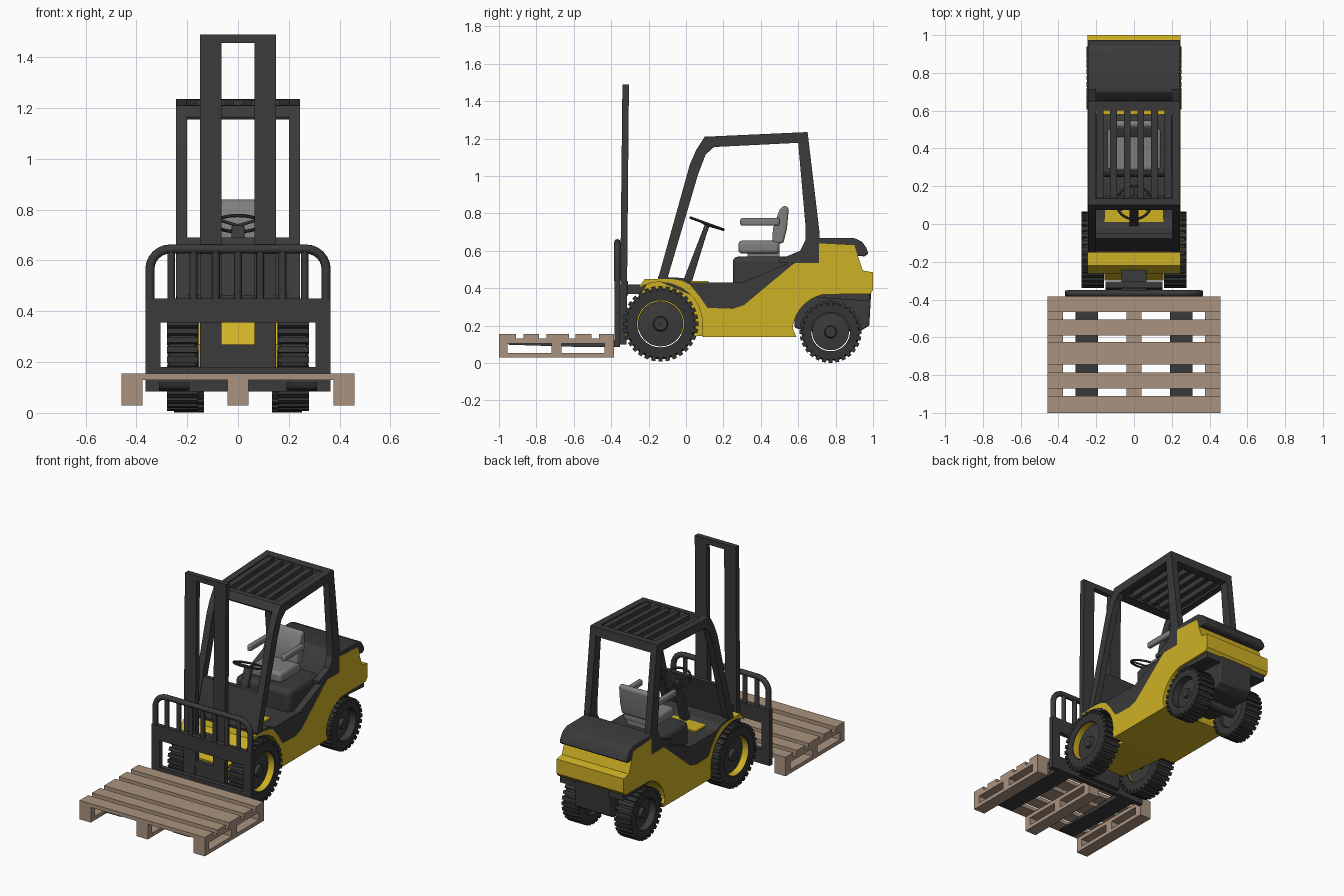
import bpy, bmesh
from math import sin, cos, pi, radians
from mathutils import Matrix, Vector

if "Cube" in bpy.data.objects:
    bpy.data.objects.remove(bpy.data.objects["Cube"], do_unlink=True)


def material(name, r, g, b):
    m = bpy.data.materials.new(name)
    m.use_nodes = True
    m.diffuse_color = (r, g, b, 1)
    m.node_tree.nodes["Principled BSDF"].inputs["Base Color"].default_value = (r, g, b, 1)
    return m


YELLOW = material("yellow paint", 0.62, 0.44, 0.018)
DARK = material("charcoal", 0.043, 0.043, 0.043)
RUBBER = material("black rubber", 0.034, 0.034, 0.034)
GREY = material("seat grey", 0.21, 0.21, 0.21)
WOOD = material("pallet wood", 0.4, 0.29, 0.21)


def finish(name, bm, mat, bevel=0, smooth=False):
    bmesh.ops.recalc_face_normals(bm, faces=bm.faces)
    mesh = bpy.data.meshes.new(name)
    bm.to_mesh(mesh)
    bm.free()
    ob = bpy.data.objects.new(name, mesh)
    bpy.context.collection.objects.link(ob)
    mesh.materials.append(mat)
    if bevel:
        mod = ob.modifiers.new("bevel", "BEVEL")
        mod.width = bevel
        mod.segments = 3
    if smooth or bevel:
        bpy.ops.object.select_all(action="DESELECT")
        ob.select_set(True)
        bpy.context.view_layer.objects.active = ob
        bpy.ops.object.shade_smooth_by_angle(angle=radians(35))
    return ob


def prism(name, pts, x0, x1, mat, bevel=0):
    """Side profile of (y, z) points pushed along x."""
    bm = bmesh.new()
    face = bm.faces.new([bm.verts.new((x0, y, z)) for y, z in pts])
    out = bmesh.ops.extrude_face_region(bm, geom=[face])
    moved = [v for v in out["geom"] if isinstance(v, bmesh.types.BMVert)]
    bmesh.ops.translate(bm, verts=moved, vec=(x1 - x0, 0, 0))
    return finish(name, bm, mat, bevel)


def box(name, x, y, z, mat, bevel=0):
    pts = [(y[0], z[0]), (y[1], z[0]), (y[1], z[1]), (y[0], z[1])]
    return prism(name, pts, x[0], x[1], mat, bevel)


def tube(name, pts, radius, mat):
    curve = bpy.data.curves.new(name, "CURVE")
    curve.dimensions = "3D"
    curve.bevel_depth = radius
    curve.bevel_resolution = 2
    curve.use_fill_caps = True
    line = curve.splines.new("POLY")
    line.points.add(len(pts) - 1)
    for p, co in zip(line.points, pts):
        p.co = (*co, 1)
    curve.materials.append(mat)
    ob = bpy.data.objects.new(name, curve)
    bpy.context.collection.objects.link(ob)


def arc(cy, cz, r, a0, a1, n=12):
    angles = [radians(a0 + (a1 - a0) * i / n) for i in range(n + 1)]
    return [(cy + r * cos(a), cz + r * sin(a)) for a in angles]


def lathe(name, profile, cy, cz, mat, closed=False):
    """Revolve (x, radius) points round a wheel axle."""
    bm = bmesh.new()
    n = 48
    rings = [[bm.verts.new((x, cy + r * cos(2 * pi * i / n), cz + r * sin(2 * pi * i / n)))
              for i in range(n)] for x, r in profile]
    pairs = list(zip(rings, rings[1:])) + ([(rings[-1], rings[0])] if closed else [])
    for a, b in pairs:
        for i in range(n):
            j = (i + 1) % n
            bm.faces.new((a[i], a[j], b[j], b[i]))
    return finish(name, bm, mat, smooth=True)


def wheel(name, s, x0, x1, cy, cz, r, lugs, barrel):
    rim, w = 0.62 * r, x1 - x0
    tyre = [(x0, rim), (x0, .88 * r), (x0 + .01, .93 * r), (x1 - .01, .93 * r),
            (x1, .88 * r), (x1, rim)]
    lathe(name + "_tyre", [(s * x, q) for x, q in tyre], cy, cz, RUBBER, True)
    lathe(name + "_rim", [(s * (x0 + .01), rim - .003), (s * (x1 - .004), rim - .003)], cy, cz, barrel)
    hub = [(x0 + .02, .01), (x0 + .02, rim - .005), (x1 - .045, rim - .005), (x1 - .035, .2 * r),
           (x1 - .015, .17 * r), (x1 - .015, .002)]
    lathe(name + "_hub", [(s * x, q) for x, q in hub], cy, cz, DARK)
    # Tread lugs
    bm = bmesh.new()
    for i in range(lugs):
        turn = Matrix.Rotation(2 * pi * i / lugs, 4, "X")
        size = Matrix.Diagonal((w + .004, 1.15 * pi * r / lugs, .13 * r, 1))
        place = Matrix.Translation((s * (x0 + x1) / 2, cy, cz)) @ turn @ Matrix.Translation((0, 0, .93 * r))
        bmesh.ops.create_cube(bm, size=1, matrix=place @ size)
    finish(name + "_tread", bm, RUBBER)


# Yellow body with both wheel arches in its outline
body = [(.09, .14)] + arc(-.136, .21, .224, -8, 124)
body += [(-.22, .45), (-.08, .45), (-.02, .44), (.02, .42), (.07, .36), (.115, .295), (.25, .29), (.31, .31),
         (.58, .535), (.71, .535), (.71, .64), (.9, .63), (.945, .495), (1, .485), (1, .39), (.985, .37)]
body += arc(.773, .167, .203, 100, 175) + [(.59, .14)]
prism("body", body, -.245, .245, YELLOW)
prism("front_chassis", [(-.2, .44), (-.3, .27), (-.29, .18), (.12, .14), (.12, .44)], -.155, .155, YELLOW)
prism("rear_chassis", [(.58, .19), (.64, .17), (.93, .17), (.98, .2), (.99, .38), (.58, .38)], -.125, .125, DARK, .008)
prism("rear_chassis_shelf", [(.7, .35), (.985, .33), (.985, .372), (.7, .38)], -.23, .23, DARK)
for s, side in ((1, "left"), (-1, "right")):
    wheel(side + "_front_wheel", s, .16, .277, -.136, .21, .203, 32, YELLOW)
    wheel(side + "_rear_wheel", s, .135, .25, .773, .167, .167, 28, DARK)
for name, y, z in (("front_axle", -.136, .21), ("rear_axle", .773, .167)):
    tube(name, [(-.2, y, z), (.2, y, z)], .035, DARK)

# Cockpit floor, engine cover and hood
prism("cockpit_floor", [(-.15, .44), (-.15, .462), (-.02, .455), (.03, .43), (.3, .43), (.56, .54), (.58, .53),
                        (.31, .307), (.25, .285), (.115, .285), (.06, .35)], -.243, .243, DARK)
box("engine_cover", (-.2, .2), (.25, .58), (.4, .57), DARK, .03)
prism("hood", [(.6, .53), (.64, .62), (.7, .67), (.9, .668), (.94, .65), (.965, .615), (.975, .585), (.955, .57),
               (.905, .575), (.88, .6), (.7, .6)], -.244, .244, DARK, .006)

# Overhead guard
front_post = [(-.147, .46), (.02, 1.06), (.055, 1.14), (.1, 1.21), (.15, 1.155), (.105, 1.115), (.065, 1.01), (-.1, .45)]
roof_rail = [(.1, 1.21), (.65, 1.235), (.65, 1.18), (.15, 1.155)]
rear_post = [(.65, 1.235), (.715, .69), (.715, .535), (.5, .535), (.5, .555), (.61, .6), (.64, .66), (.64, .72), (.6, 1.175)]
for s, side in ((1, "left"), (-1, "right")):
    for part, pts in (("front_post", front_post), ("roof_rail", roof_rail), ("rear_post", rear_post)):
        prism(side + "_" + part, pts, s * .2, s * .244, DARK)
prism("roof_front_bar", [(.075, 1.165), (.1, 1.21), (.135, 1.212), (.15, 1.155), (.08, 1.155)], -.2, .2, DARK)
prism("roof_rear_bar", [(.6, 1.175), (.6, 1.232), (.65, 1.235), (.655, 1.175)], -.2, .2, DARK)
for i in range(6):
    x = -.18 + .072 * i
    prism("roof_slat", [(.12, 1.17), (.12, 1.205), (.62, 1.227), (.62, 1.19)], x - .018, x + .018, DARK)
prism("front_panel", [(-.145, .45), (-.078, .69), (-.05, .69), (-.115, .45)], -.2, .2, DARK)

# Seat
box("seat_pedestal", (-.08, .08), (.33, .5), (.56, .6), GREY)
box("seat_cushion", (-.115, .115), (.28, .5), (.585, .655), GREY, .02)
prism("seat_back", [(.46, .64), (.465, .72), (.5, .82), (.525, .843), (.55, .83), (.54, .72), (.52, .64)],
      -.11, .11, GREY, .012)
for s in (1, -1):
    box("armrest", (s * .11, s * .14), (.29, .5), (.735, .775), GREY, .01)

# Steering column and wheel
prism("steering_column", [(-.015, .44), (.085, .7), (.1, .74), (.125, .73), (.11, .69), (.03, .43)], -.025, .025, DARK, .005)
tilt = Matrix.Rotation(radians(-20), 3, "X")
centre = Vector((0, .113, .745))
bpy.ops.mesh.primitive_torus_add(major_radius=.093, minor_radius=.007, major_segments=32, minor_segments=8,
                                 location=centre, rotation=(radians(-20), 0, 0))
rim = bpy.context.object
rim.name = "steering_wheel"
rim.data.materials.append(DARK)
bpy.ops.object.shade_smooth_by_angle()
for a in (90, 210, 330):
    end = centre + tilt @ Vector((.093 * cos(radians(a)), .093 * sin(radians(a)), 0))
    tube("steering_spoke", [centre - Vector((0, 0, .008)), end], .006, DARK)

# Mast
for s in (1, -1):
    prism("mast_rail", [(-.355, .1), (-.34, 1.49), (-.305, 1.49), (-.318, .1)], s * .065, s * .15, DARK)
box("mast_top_bar", (-.065, .065), (-.34, -.305), (1.455, 1.49), DARK)
box("mast_bottom_plate", (-.15, .15), (-.35, -.32), (.1, .27), DARK)
box("mast_cross_plate", (-.13, .13), (-.345, -.31), (.36, .44), DARK)
box("mast_link", (-.065, .065), (-.32, -.17), (.37, .42), DARK)

# Fork carriage and load guard
box("carriage_top_plate", (-.365, .365), (-.383, -.352), (.355, .45), DARK)
box("carriage_bottom_plate", (-.365, .365), (-.383, -.352), (.085, .18), DARK)
left_bend = arc(-.267, .565, .08, 180, 90, 6)
right_bend = [(-x, z) for x, z in reversed(left_bend)]
hoop = [(-.347, .44)] + left_bend + right_bend + [(.347, .44)]
tube("load_guard_hoop", [(x, -.367, z) for x, z in hoop], .018, DARK)
for i in range(7):
    x = (i - 3) * .0875
    tube("load_guard_bar", [(x, -.367, .44), (x, -.367, .645)], .015, DARK)
for s, side in ((1, "left"), (-1, "right")):
    box(side + "_carriage_post", (s * .305, s * .365), (-.383, -.352), (.17, .36), DARK)
    prism(side + "_fork", [(-.36, .085), (-.6, .087), (-.95, .098), (-.95, .105), (-.6, .115), (-.36, .122)],
          s * .19, s * .31, DARK)

# Pallet
for y0, y1 in ((-1, -.91), (-.87, -.785), (-.745, -.625), (-.59, -.505), (-.465, -.385)):
    box("pallet_deck_board", (-.458, .458), (y0, y1), (.13, .155), WOOD)
for x in (-.417, 0, .417):
    span = (x - .041, x + .041)
    box("pallet_stringer", span, (-1, -.385), (.105, .13), WOOD)
    box("pallet_runner", span, (-1, -.385), (.03, .055), WOOD)
    for y0, y1 in ((-1, -.955), (-.72, -.665), (-.435, -.385)):
        box("pallet_block", span, (y0, y1), (.055, .105), WOOD)
